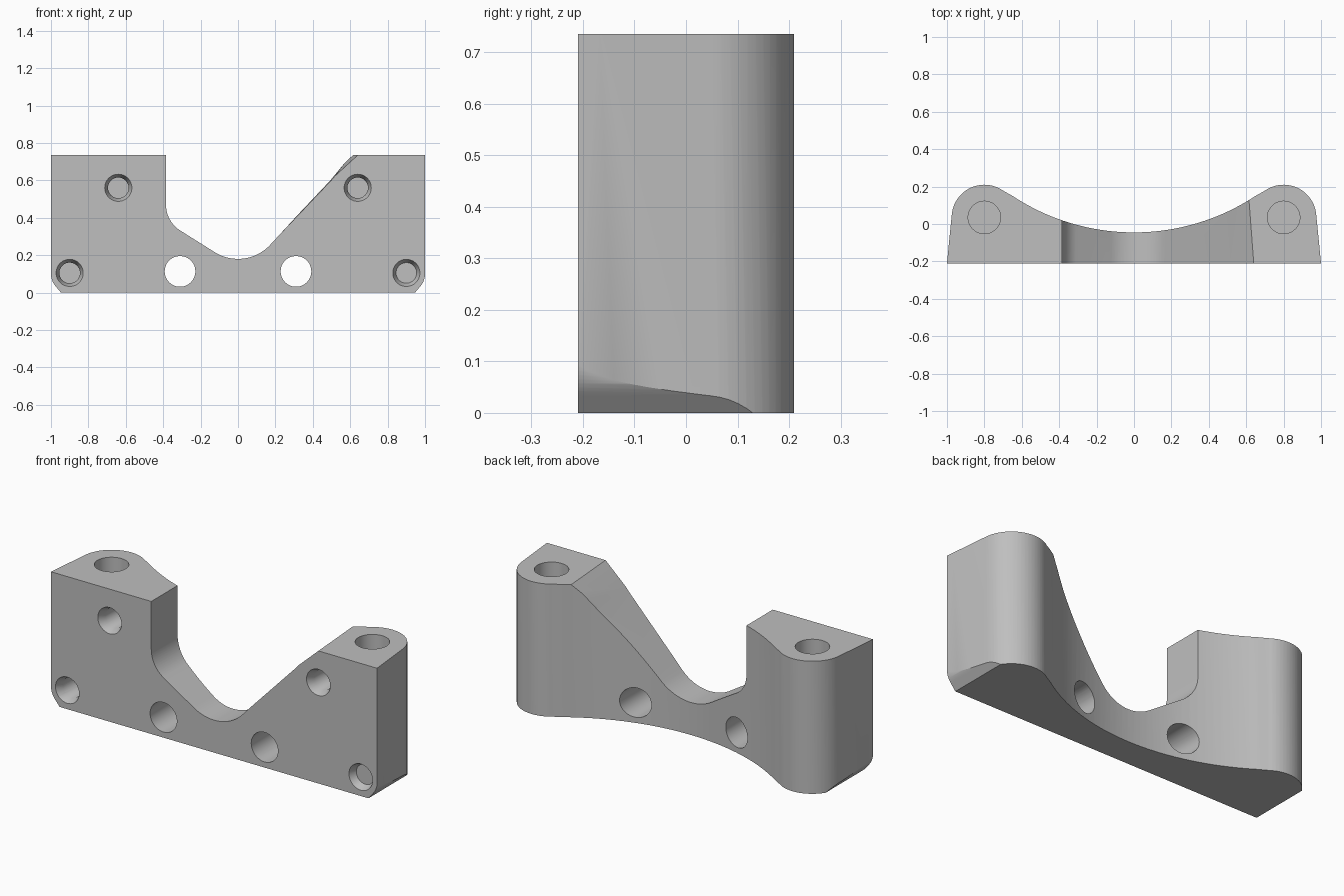
import bpy, bmesh
from math import sin, cos, pi, radians, sqrt
from mathutils import Matrix, Vector

if "Cube" in bpy.data.objects:
    bpy.data.objects.remove(bpy.data.objects["Cube"])

HEIGHT, FRONT = 0.735, -0.21

grey = bpy.data.materials.new("matte grey")
grey.use_nodes = True
grey.diffuse_color = (0.52, 0.52, 0.52, 1)
grey.node_tree.nodes["Principled BSDF"].inputs["Base Color"].default_value = grey.diffuse_color


def arc(cx, cy, r, start, end, steps):
    angles = [radians(start + (end - start) * i / steps) for i in range(steps + 1)]
    return [(cx + r * cos(a), cy + r * sin(a)) for a in angles]


def new_object(name, bm):
    bmesh.ops.recalc_face_normals(bm, faces=bm.faces)
    mesh = bpy.data.meshes.new(name)
    bm.to_mesh(mesh)
    bm.free()
    mesh.materials.append(grey)
    obj = bpy.data.objects.new(name, mesh)
    bpy.context.collection.objects.link(obj)
    return obj


def loft(name, first, last):
    """Solid between two matching closed outlines."""
    bm = bmesh.new()
    a = [bm.verts.new(p) for p in first]
    b = [bm.verts.new(p) for p in last]
    bm.faces.new(a)
    bm.faces.new(b)
    sides = []
    for i in range(len(a)):
        j = (i + 1) % len(a)
        sides.append(bm.faces.new((a[i], a[j], b[j], b[i])))
    bmesh.ops.triangulate(bm, faces=[f for f in sides if f.calc_area() > 0])
    return new_object(name, bm)


def drill(name, start, direction, r1, r2, depth):
    """Round cutter running from start along direction."""
    direction = Vector(direction)
    turn = direction.to_track_quat('Z', 'Y').to_matrix().to_4x4()
    bm = bmesh.new()
    bmesh.ops.create_cone(bm, cap_ends=True, segments=48, radius1=r1, radius2=r2, depth=depth,
                          matrix=Matrix.Translation(Vector(start) + direction * depth / 2) @ turn)
    return new_object(name, bm)


def combine(body, tool, operation):
    mod = body.modifiers.new("cut", 'BOOLEAN')
    mod.operation, mod.object, mod.solver = operation, tool, 'EXACT'
    bpy.context.view_layer.objects.active = body
    bpy.ops.object.modifier_apply(modifier=mod.name)
    bpy.data.objects.remove(tool)


# Plan outline: tapered ends, round lobes and a hollow back
half = [(1.0, FRONT)] + arc(0.8, 0.035, 0.175, 4, 126, 20)
R = 1.18
hollow = []
for i in range(1, 36):
    x = 0.69 - 1.38 * i / 36
    hollow.append((x, R - 0.045 - sqrt(R * R - x * x)))
plan = half + hollow + [(-x, y) for x, y in reversed(half)]
bracket = loft("bracket", [(x, y, -0.1) for x, y in plan], [(x, y, 0.9) for x, y in plan])

# Front silhouette: rounded lower corners, saddle cutout with a slightly twisted ramp
corner = [(0.947, 0)] + arc(0.9, 0.1, 0.1, -40, 0, 8)
saddle = (arc(0, 0.415, 0.235, -43, -120.7, 18)
          + arc(-0.221, 0.47, 0.164, -120.7, -180, 14) + [(-0.385, HEIGHT)])


def silhouette(y, ramp_top, ramp_middle):
    pts = (corner + [(1, HEIGHT), (ramp_top, HEIGHT), ramp_middle] + saddle
           + [(-1, HEIGHT)] + [(-x, z) for x, z in reversed(corner)])
    return [(x, y, z) for x, z in pts]


combine(bracket, loft("silhouette", silhouette(-0.3, 0.647, (0.5, 0.6)),
                      silhouette(0.3, 0.602, (0.49, 0.6))), 'INTERSECT')

# Holes, the same on both sides
for side in (-1, 1):
    through = drill("through_hole", (side * 0.31, -0.4, 0.113), (0, 1, 0), 0.082, 0.082, 0.9)
    combine(bracket, through, 'DIFFERENCE')
    post = drill("post_hole", (side * 0.8, 0.035, HEIGHT + 0.1), (0, 0, -1), 0.087, 0.087, 0.5)
    combine(bracket, post, 'DIFFERENCE')
    for x, z in ((0.64, 0.56), (0.9, 0.105)):
        bore = drill("screw_bore", (side * x, FRONT - 0.1, z), (0, 1, 0), 0.055, 0.055, 0.32)
        combine(bracket, bore, 'DIFFERENCE')
        # slightly proud start keeps the cone clear of the front plane
        sink = drill("countersink", (side * x, FRONT - 0.01, z), (0, 1, 0), 0.077, 0.055, 0.05)
        combine(bracket, sink, 'DIFFERENCE')

bpy.ops.object.select_all(action='DESELECT')
bracket.select_set(True)
bpy.context.view_layer.objects.active = bracket
bpy.ops.object.shade_smooth_by_angle(angle=radians(25))
